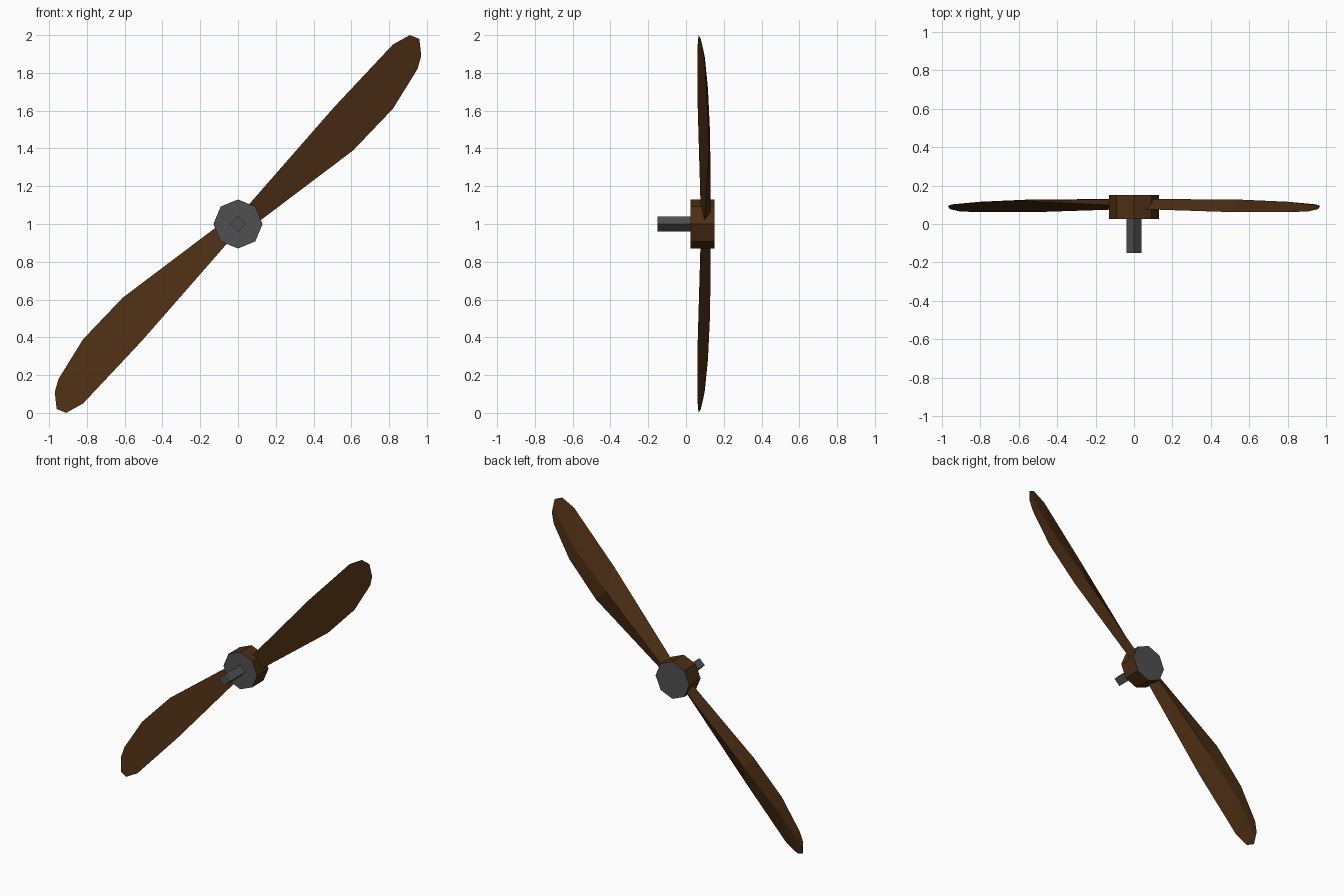
import bpy, bmesh, math
from mathutils import Matrix

if "Cube" in bpy.data.objects:
    bpy.data.objects.remove(bpy.data.objects["Cube"])


def material(name, rgb):
    m = bpy.data.materials.new(name)
    m.diffuse_color = (*rgb, 1)
    m.use_nodes = True
    m.node_tree.nodes["Principled BSDF"].inputs["Base Color"].default_value = m.diffuse_color
    return m


wood = material("dark_wood", (0.075, 0.028, 0.007))
metal = material("dark_metal", (0.08, 0.08, 0.082))


def finish(bm, name, mats):
    bmesh.ops.recalc_face_normals(bm, faces=bm.faces)
    me = bpy.data.meshes.new(name)
    bm.to_mesh(me)
    bm.free()
    for m in mats:
        me.materials.append(m)
    ob = bpy.data.objects.new(name, me)
    bpy.context.collection.objects.link(ob)
    return ob


def prism(name, sides, radius, y0, y1, mats):
    """Prism along y with corners on the x and z axes; caps use the last material."""
    bm = bmesh.new()
    rings = [[bm.verts.new((radius * math.cos(2 * math.pi * i / sides), y,
                            1 + radius * math.sin(2 * math.pi * i / sides)))
              for i in range(sides)] for y in (y0, y1)]
    for i in range(sides):
        j = (i + 1) % sides
        bm.faces.new((rings[0][i], rings[0][j], rings[1][j], rings[1][i]))
    for r in rings:
        bm.faces.new(r).material_index = len(mats) - 1
    return finish(bm, name, mats)


# Hub (wooden rim, metal caps) and square shaft
prism("hub", 8, 0.13, 0.025, 0.15, [wood, metal])
prism("shaft", 4, 0.04, -0.15, 0.03, [metal])

# Blade sections (x, y, z from hub): straight edge, back ridge, bulging edge
SECTIONS = [
    ((0.02, 0.078, 0.06), (0.04, 0.13, 0.02), (0.06, 0.095, -0.025)),
    ((0.51, 0.062, 0.62), (0.53, 0.128, 0.47), (0.61, 0.122, 0.39)),
    ((0.82, 0.062, 0.95), (0.80, 0.116, 0.72), (0.82, 0.114, 0.61)),
    ((0.91, 0.066, 1.00), (0.92, 0.100, 0.88), (0.95, 0.102, 0.82)),
    ((0.96, 0.078, 0.98), (0.963, 0.090, 0.93), (0.97, 0.094, 0.89)),
]


def blade(name, angle):
    bm = bmesh.new()
    rows = [[bm.verts.new(p) for p in s] for s in SECTIONS]
    for a, b in zip(rows, rows[1:]):
        for i in range(3):
            j = (i + 1) % 3
            bm.faces.new((a[i], a[j], b[j], b[i]))
    bm.faces.new(rows[0])
    bm.faces.new(rows[-1])
    bmesh.ops.transform(bm, verts=bm.verts, matrix=Matrix.Translation((0, 0, 1))
                        @ Matrix.Rotation(angle, 4, 'Y'))
    return finish(bm, name, [wood])


# Two blades, half a turn apart
blade("upper_blade", 0)
blade("lower_blade", math.pi)
